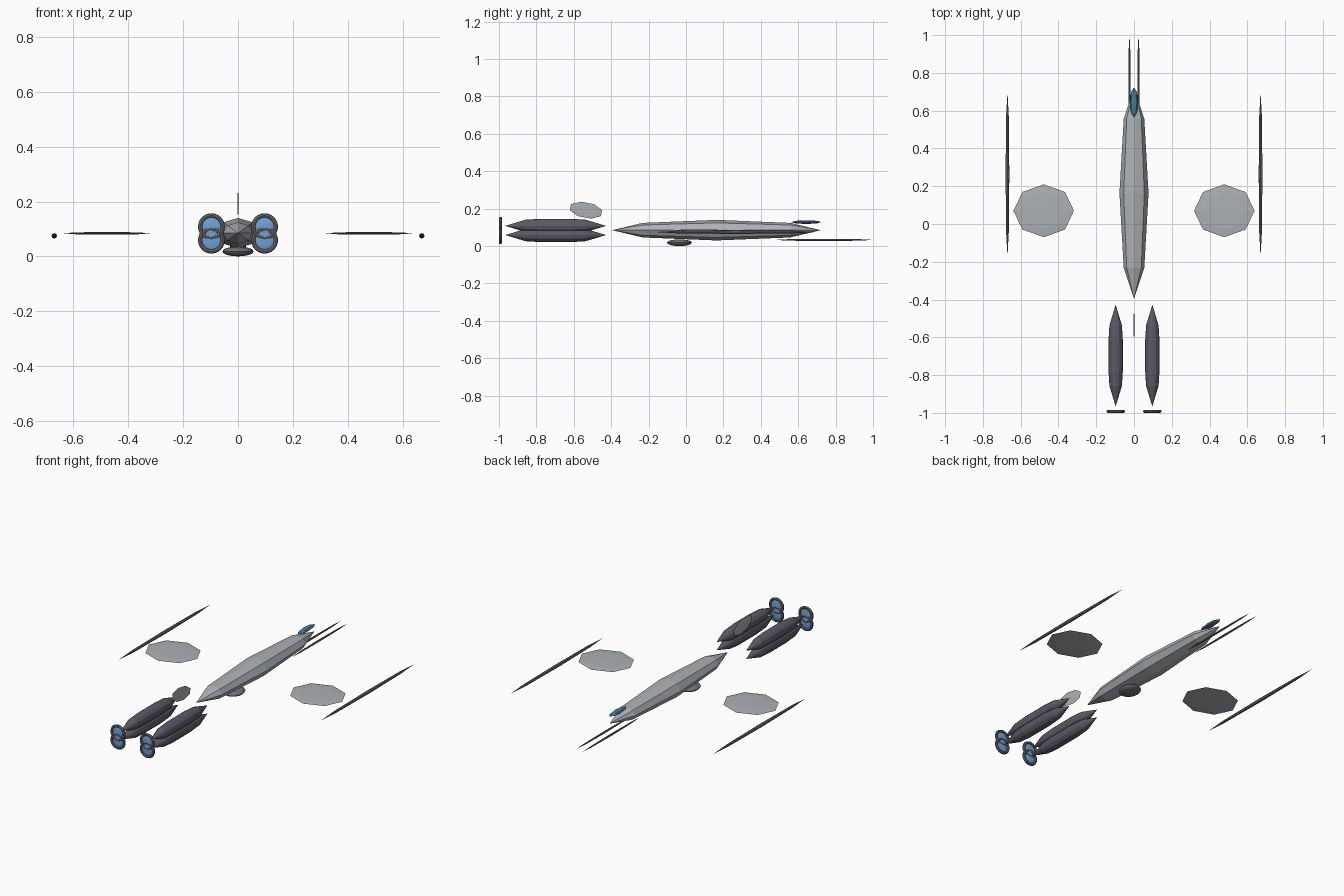
import bpy, bmesh, math
from mathutils import Matrix, Vector

if "Cube" in bpy.data.objects:
    bpy.data.objects.remove(bpy.data.objects["Cube"])


def material(name, rgb):
    m = bpy.data.materials.new(name)
    m.diffuse_color = (*rgb, 1)
    m.use_nodes = True
    m.node_tree.nodes["Principled BSDF"].inputs["Base Color"].default_value = m.diffuse_color
    return m


HULL = material("hull_grey", (0.42, 0.44, 0.46))
DARK = material("dark_metal", (0.17, 0.17, 0.18))
ENGINE = material("engine_dark", (0.11, 0.10, 0.13))
GLOW = material("engine_blue", (0.16, 0.36, 0.70))
GLASS = material("canopy_glass", (0.07, 0.20, 0.31))


def finish(name, bm, mat):
    bmesh.ops.recalc_face_normals(bm, faces=bm.faces)
    me = bpy.data.meshes.new(name)
    bm.to_mesh(me)
    bm.free()
    me.materials.append(mat)
    ob = bpy.data.objects.new(name, me)
    bpy.context.collection.objects.link(ob)
    return ob


def ellipsoid(name, loc, half, mat, axis="Z", segs=8, rings=4, basis=None):
    """Faceted ellipsoid with its poles on the given axis."""
    bm = bmesh.new()
    bmesh.ops.create_uvsphere(bm, u_segments=segs, v_segments=rings, radius=1)
    if axis == "Y":
        bm.transform(Matrix.Rotation(math.pi / 2, 4, "X"))
    bm.transform(basis if basis else Matrix.Diagonal((*half, 1)))
    bm.transform(Matrix.Translation(loc))
    return finish(name, bm, mat)


def lathe_y(name, loc, profile, mat, segs=12, closed=False):
    """Spin (y, radius) points round an axis parallel to y."""
    bm = bmesh.new()
    vs = [bm.verts.new((r, y, 0)) for y, r in profile]
    pairs = list(zip(vs, vs[1:])) + ([(vs[-1], vs[0])] if closed else [])
    edges = [bm.edges.new(p) for p in pairs]
    bmesh.ops.spin(bm, geom=vs + edges, cent=(0, 0, 0), axis=(0, 1, 0),
                   angle=2 * math.pi, steps=segs)
    bmesh.ops.remove_doubles(bm, verts=bm.verts, dist=1e-5)
    bm.transform(Matrix.Translation(loc))
    return finish(name, bm, mat)


# Fuselage, canopy and belly sensor
ellipsoid("fuselage", (0, 0.163, 0.085), (0.077, 0.558, 0.055), HULL, "Y")
ellipsoid("canopy", (0, 0.643, 0.128), (0.022, 0.08, 0.01), GLASS)
ellipsoid("belly_sensor", (0, -0.035, 0.018), (0.057, 0.067, 0.018), DARK, segs=16, rings=8)

# Tail fin: thin slanted octagon
fin = Matrix(((0.002, 0, 0, 0),
              (0, 0.080, -0.043, 0),
              (0, -0.032, -0.032, 0),
              (0, 0, 0, 1)))
ellipsoid("tail_fin", (0, -0.535, 0.192), None, HULL, basis=fin)

# Engine outlines
POD = [(-0.27, 0), (-0.16, 0.033), (-0.08, 0.038), (0.08, 0.038), (0.16, 0.033), (0.27, 0)]
RING = [(0.008 * math.sin(a), 0.041 + 0.008 * math.cos(a))
        for a in (i * math.pi / 4 for i in range(8))]

for side, s in (("left", -1), ("right", 1)):
    # Wing disc and guns
    ellipsoid(f"wing_{side}", (s * 0.478, 0.07, 0.084), (0.16, 0.14, 0.005), HULL)
    ellipsoid(f"wing_gun_{side}", (s * 0.67, 0.264, 0.075), (0.01, 0.435, 0.01), DARK, "Y")
    ellipsoid(f"nose_gun_{side}", (s * 0.024, 0.738, 0.033), (0.006, 0.262, 0.006), DARK, "Y")
    # Stacked pair of engines with glowing exhausts
    for level, z in (("lower", 0.059), ("upper", 0.108)):
        tag = f"{level}_{side}"
        x = s * 0.097
        lathe_y(f"engine_{tag}", (x, -0.697, z), POD, ENGINE)
        lathe_y(f"exhaust_ring_{tag}", (x, -0.992, z), RING, DARK, 24, True)
        ellipsoid(f"exhaust_glow_{tag}", (x, -0.992, z), (0.036, 0.006, 0.036), GLOW, "Y", 16, 8)
